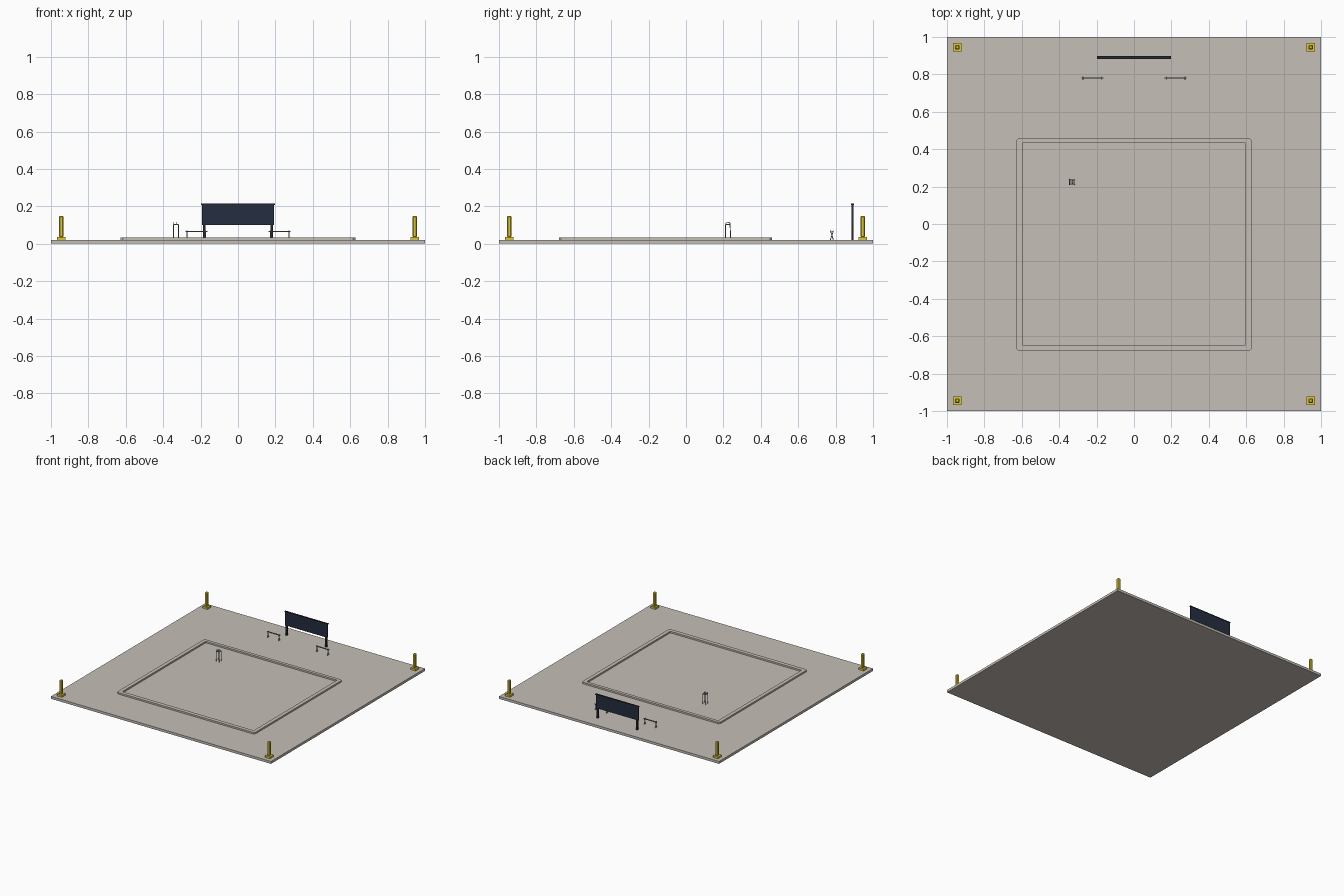
import bpy, bmesh, math
from mathutils import Vector

if "Cube" in bpy.data.objects:
    bpy.data.objects.remove(bpy.data.objects["Cube"])


def material(name, rgb):
    m = bpy.data.materials.new(name)
    m.diffuse_color = (*rgb, 1)
    m.use_nodes = True
    m.node_tree.nodes["Principled BSDF"].inputs["Base Color"].default_value = m.diffuse_color
    return m


TAN = material("concrete", (0.56, 0.52, 0.47))
YELLOW = material("yellow_paint", (0.72, 0.57, 0.04))
NAVY = material("navy_panel", (0.018, 0.027, 0.05))
DARK = material("dark_metal", (0.02, 0.022, 0.028))
STEEL = material("steel", (0.25, 0.25, 0.25))


def finish(name, bm, mat):
    bmesh.ops.recalc_face_normals(bm, faces=bm.faces)
    me = bpy.data.meshes.new(name)
    bm.to_mesh(me)
    bm.free()
    ob = bpy.data.objects.new(name, me)
    bpy.context.collection.objects.link(ob)
    me.materials.append(mat)
    return ob


def box(name, x, y, z, mat, bevel=0):
    """Box from (min, max) pairs."""
    bm = bmesh.new()
    bmesh.ops.create_cube(bm, size=1)
    for v in bm.verts:
        v.co = [(a + b) / 2 + c * (b - a) for (a, b), c in zip((x, y, z), v.co)]
    ob = finish(name, bm, mat)
    if bevel:
        mod = ob.modifiers.new("bevel", 'BEVEL')
        mod.width = bevel
        mod.segments = 1
    return ob


def rod(name, points, r, mat):
    """Thin square-section bars joined along a path."""
    bm = bmesh.new()
    for a, b in zip(points, points[1:]):
        a, b = Vector(a), Vector(b)
        d = b - a
        q = d.to_track_quat('Z', 'Y').to_matrix().to_4x4()
        q.translation = (a + b) / 2
        bmesh.ops.create_cone(bm, cap_ends=True, segments=8, radius1=r,
                              radius2=r, depth=d.length, matrix=q)
    return finish(name, bm, mat)


# Ground slab
box("ground_slab", (-1, 1), (-1, 1), (0, 0.02), TAN)


# Raised kerb ring with clipped outer corners
def loop(x0, x1, y0, y1, c):
    return [(x0 + c, y0), (x1 - c, y0), (x1, y0 + c), (x1, y1 - c),
            (x1 - c, y1), (x0 + c, y1), (x0, y1 - c), (x0, y0 + c)]


bm = bmesh.new()
outer = loop(-0.627, 0.627, -0.68, 0.46, 0.012)
inner = loop(-0.597, 0.597, -0.648, 0.434, 0.0005)
rings = [[bm.verts.new((x, y, z)) for x, y in pts]
         for pts, z in ((outer, 0.018), (outer, 0.033), (inner, 0.033), (inner, 0.018))]
for k in range(4):
    a, b = rings[k], rings[(k + 1) % 4]
    for i in range(8):
        j = (i + 1) % 8
        bm.faces.new((a[i], a[j], b[j], b[i]))
finish("kerb_ring", bm, TAN)

# Corner bollards on base plates
for sx in (-1, 1):
    for sy in (-1, 1):
        cx, cy = sx * 0.945, sy * 0.945
        box("bollard_base", (cx - 0.023, cx + 0.023), (cy - 0.023, cy + 0.023),
            (0.02, 0.035), YELLOW)
        box("bollard_post", (cx - 0.012, cx + 0.012), (cy - 0.012, cy + 0.012),
            (0.034, 0.149), YELLOW, 0.005)

# Sign board with two legs and a top rail
box("board_panel", (-0.193, 0.193), (0.885, 0.895), (0.1, 0.212), NAVY)
box("board_top_rail", (-0.197, 0.197), (0.883, 0.897), (0.208, 0.215), DARK)
for s in (-1, 1):
    x = s * 0.18
    box("board_leg", (x - 0.006, x + 0.006), (0.884, 0.896), (0.02, 0.102), DARK)

# Trestles with crossed end legs
for s in (-1, 1):
    xs = sorted((s * 0.163, s * 0.282))
    box("trestle_beam", xs, (0.777, 0.783), (0.062, 0.069), STEEL)
    for lx in (0.172, 0.273):
        for t in (-1, 1):
            rod("trestle_leg", [(s * lx, 0.78 - t * 0.008, 0.02),
                                (s * lx, 0.78 + t * 0.008, 0.07)], 0.0022, STEEL)

# Small upright stand: slim legs, seat plate, arched back
cx, cy = -0.332, 0.224
for sx in (-1, 1):
    for sy in (-1, 1):
        rod("stand_leg", [(cx + sx * 0.013, cy + sy * 0.014, 0.02),
                          (cx + sx * 0.013, cy + sy * 0.012, 0.103)], 0.0025, STEEL)
box("stand_top", (cx - 0.015, cx + 0.015), (cy - 0.014, cy + 0.014), (0.1, 0.105), STEEL)
for x in (-0.012, 0.004):
    rod("stand_arch", [(cx + x, cy + 0.012 * math.cos(a), 0.104 + 0.011 * math.sin(a))
                       for a in [math.pi * i / 8 for i in range(9)]], 0.002, STEEL)
